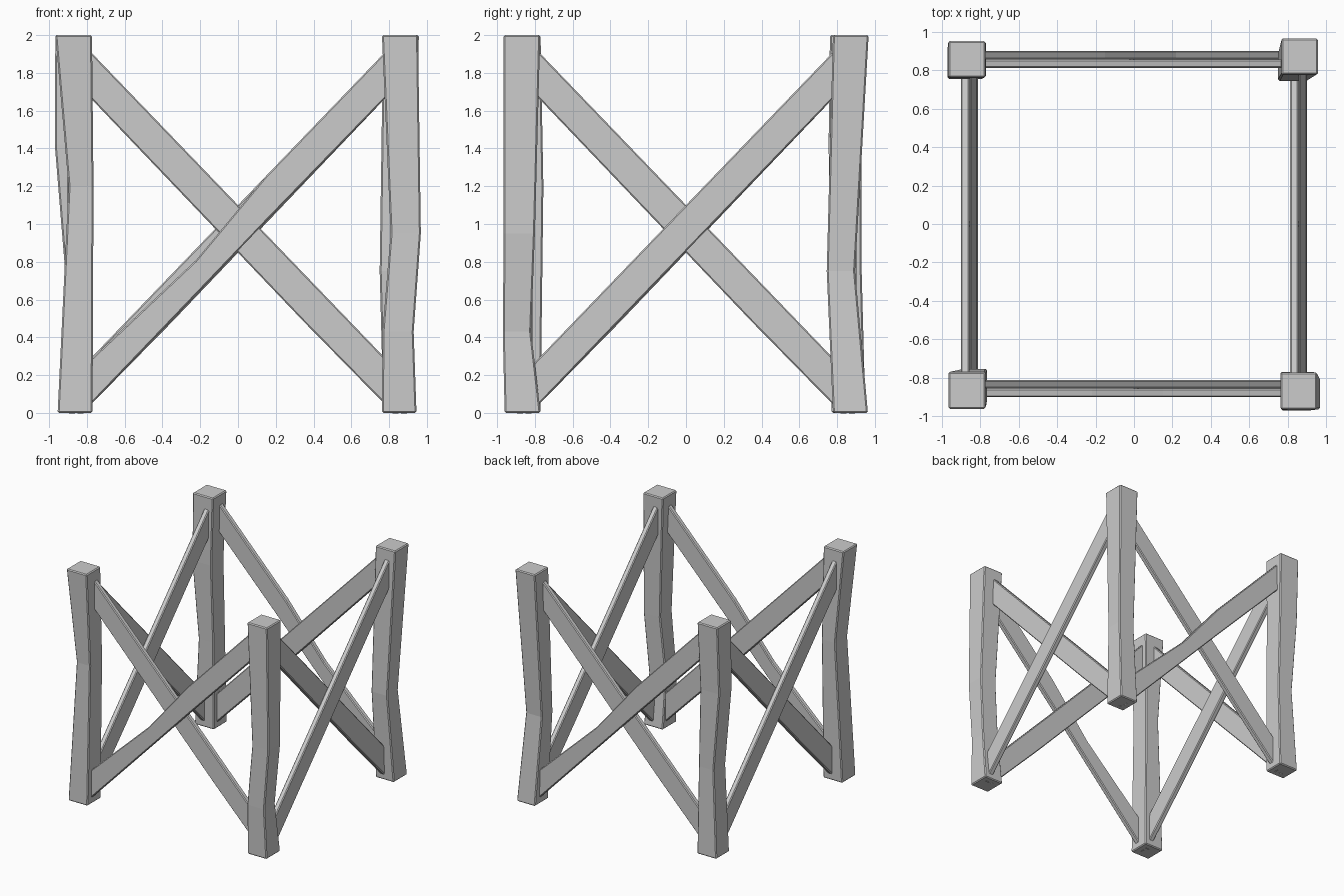
import bpy, bmesh, math
from mathutils import Matrix

if "Cube" in bpy.data.objects:
    bpy.data.objects.remove(bpy.data.objects["Cube"])


def loft(name, rings, bevel):
    """Closed bar through a list of four-cornered rings."""
    bm = bmesh.new()
    loops = [[bm.verts.new(p) for p in ring] for ring in rings]
    for a, b in zip(loops, loops[1:]):
        for i in range(4):
            j = (i + 1) % 4
            bm.faces.new((a[i], a[j], b[j], b[i]))
    bm.faces.new(loops[0][::-1])
    bm.faces.new(loops[-1])
    bmesh.ops.recalc_face_normals(bm, faces=bm.faces)
    mesh = bpy.data.meshes.new(name)
    bm.to_mesh(mesh)
    bm.free()
    ob = bpy.data.objects.new(name, mesh)
    bpy.context.collection.objects.link(ob)
    mod = ob.modifiers.new("worn_edges", 'BEVEL')
    mod.width = bevel
    mod.segments = 1
    mod.limit_method = 'ANGLE'
    mod.angle_limit = math.radians(40)
    return ob


# Rough-hewn corner posts: z, x range, y range at each bend
posts = {
    "front_left_post": [
        (0, -.955, -.77, -.955, -.77), (1.2, -.897, -.765, -.925, -.755),
        (2, -.967, -.773, -.963, -.77)],
    "front_right_post": [
        (0, .762, .945, -.96, -.77), (.43, .765, .93, -.97, -.82),
        (.95, .808, .968, -.965, -.80), (2, .762, .953, -.965, -.772)],
    "back_right_post": [
        (0, .77, .945, .778, .963), (.75, .75, .905, .745, .895),
        (2, .768, .958, .778, .967)],
    "back_left_post": [
        (0, -.955, -.77, .77, .95), (.75, -.915, -.77, .765, .93),
        (1.42, -.97, -.785, .755, .93), (2, -.967, -.773, .762, .953)],
}
for name, rows in posts.items():
    loft(name, [[(x0, y0, z), (x1, y0, z), (x1, y1, z), (x0, y1, z)]
                for z, x0, x1, y0, y1 in rows], .008)


def brace(name, turn, rise, y0, y1, rows):
    """Diagonal plank on one side; rows are position, lower and upper offset."""
    rings = []
    for x, lo, hi in rows:
        z = .98 + 1.04 * x
        rings.append([(rise * x, y0, z + lo), (rise * x, y1, z + lo),
                      (rise * x, y1, z + hi), (rise * x, y0, z + hi)])
    ob = loft(name, rings, .007)
    ob.data.transform(Matrix.Rotation(turn, 4, 'Z'))


# Crossed braces, one outer and one inner plank per side
straight = [(-.83, -.125, .12), (.83, -.125, .12)]
notched = [(-.83, -.125, .12), (-.22, -.123, .06),
           (.15, -.12, .12), (.83, -.125, .12)]
sagging = [(-.83, -.125, .12), (-.35, -.135, .12), (.83, -.125, .12)]
for i, side in enumerate(("front", "right", "back", "left")):
    turn = i * math.pi / 2
    brace(side + "_outer_brace", turn, 1, -.902, -.857,
          notched if i % 2 == 0 else straight)
    brace(side + "_inner_brace", turn, -1, -.857, -.812, sagging)
